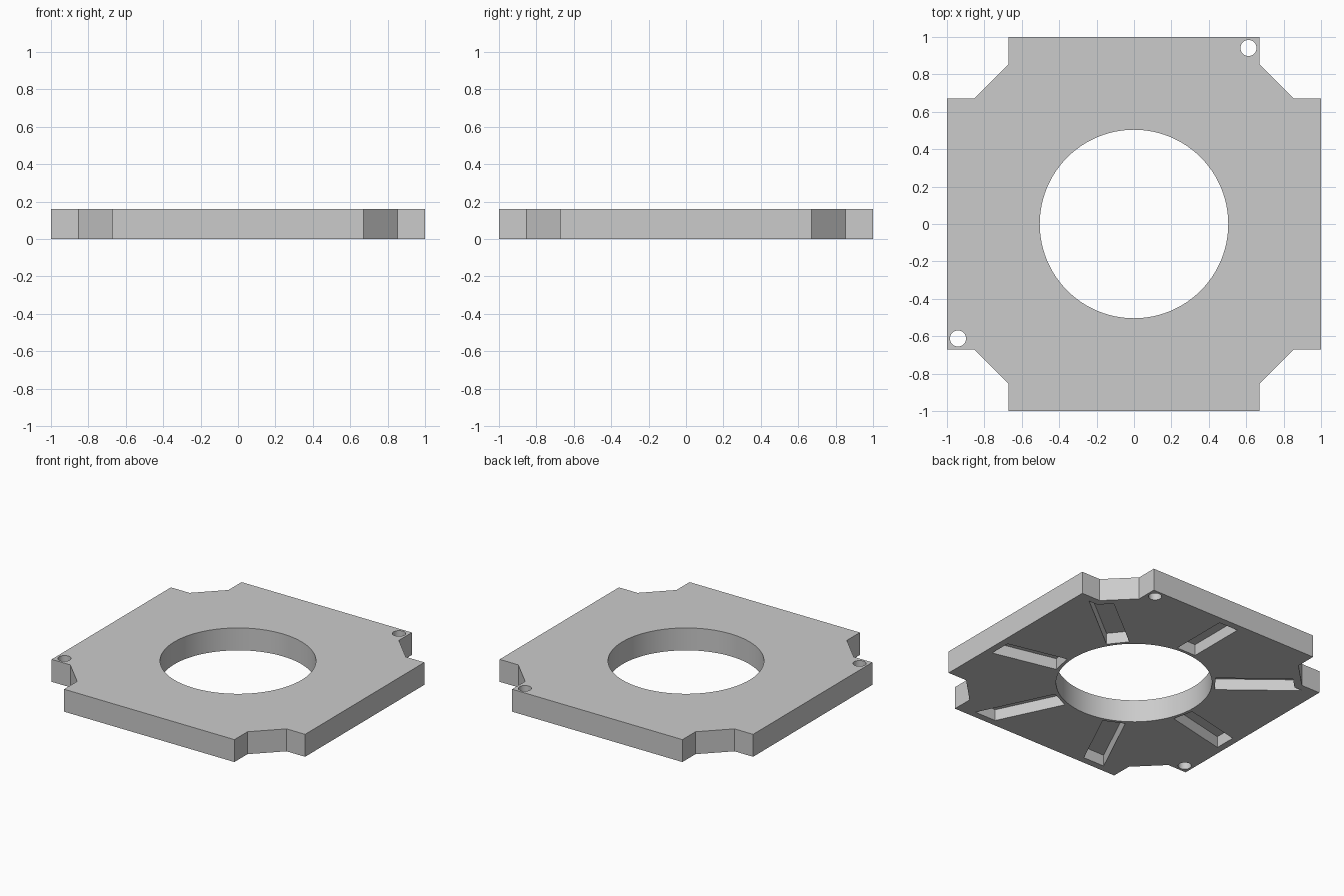
import bpy, bmesh, math
from mathutils import Matrix, Vector

cube = bpy.data.objects.get("Cube")
if cube:
    bpy.data.objects.remove(cube, do_unlink=True)

THICK = 0.16        # plate thickness
NOTCH = 0.672       # half length of each straight side
CHAMFER = 0.853     # where the side of a notch meets its chamfer
SLOTS = 7
SLOT_WIDTH = 0.15
SLOT_DEPTH = 0.08
SLOT_START = 0.525  # distance of the inner slot ends from the centre
RIM = 0.05          # wall left between slots and outline

grey = bpy.data.materials.new("plain grey")
grey.use_nodes = True
colour = (0.6, 0.6, 0.6, 1)
grey.diffuse_color = colour
grey.node_tree.nodes["Principled BSDF"].inputs["Base Color"].default_value = colour


def to_object(name, bm):
    bmesh.ops.recalc_face_normals(bm, faces=bm.faces)
    mesh = bpy.data.meshes.new(name)
    bm.to_mesh(mesh)
    bm.free()
    mesh.materials.append(grey)
    obj = bpy.data.objects.new(name, mesh)
    bpy.context.collection.objects.link(obj)
    return obj


def notched_prism(name, inset, bottom, top):
    """Square with chamfered corner notches, moved inward by inset."""
    side, edge = 1 - inset, NOTCH - inset
    cut = CHAMFER - inset * (math.sqrt(2) - 1)
    quarter = [(side, -edge), (side, edge), (cut, edge), (edge, cut)]
    bm = bmesh.new()
    verts = []
    for k in range(4):
        turn = Matrix.Rotation(k * math.pi / 2, 3, 'Z')
        verts += [bm.verts.new(turn @ Vector((x, y, bottom))) for x, y in quarter]
    face = bm.faces.new(verts)
    new = bmesh.ops.extrude_face_region(bm, geom=[face])["geom"]
    moved = [v for v in new if isinstance(v, bmesh.types.BMVert)]
    bmesh.ops.translate(bm, verts=moved, vec=(0, 0, top - bottom))
    return to_object(name, bm)


def drill(name, x, y, radius, sides):
    bm = bmesh.new()
    bmesh.ops.create_cone(bm, cap_ends=True, segments=sides, radius1=radius,
                          radius2=radius, depth=1,
                          matrix=Matrix.Translation((x, y, 0)))
    return to_object(name, bm)


def combine(target, tool, operation):
    """Apply a boolean and discard the tool."""
    tool.hide_render = True
    mod = target.modifiers.new("cut", 'BOOLEAN')
    mod.object, mod.operation, mod.solver = tool, operation, 'EXACT'
    bpy.context.view_layer.objects.active = target
    bpy.ops.object.modifier_apply(modifier=mod.name)
    bpy.data.objects.remove(tool, do_unlink=True)


# Radial slots, open at the underside, clipped to the inset outline
bm = bmesh.new()
length = 0.9
for k in range(SLOTS):
    place = (Matrix.Rotation(math.pi / 2 + k * math.tau / SLOTS, 4, 'Z')
             @ Matrix.Translation((SLOT_START + length / 2, 0, 0))
             @ Matrix.Diagonal((length, SLOT_WIDTH, 2 * SLOT_DEPTH, 1)))
    bmesh.ops.create_cube(bm, size=1, matrix=place)
slots = to_object("slot_cutter", bm)
combine(slots, notched_prism("slot_limit", RIM, -0.5, 0.5), 'INTERSECT')

# Plate with slots, centre opening and two pin holes
plate = notched_prism("plate", 0, 0, THICK)
combine(plate, slots, 'DIFFERENCE')
combine(plate, drill("centre_cutter", 0, 0, 0.504, 96), 'DIFFERENCE')
for x, y in [(0.612, 0.941), (-0.941, -0.612)]:
    combine(plate, drill("pin_cutter", x, y, 0.043, 32), 'DIFFERENCE')

bpy.ops.object.select_all(action='DESELECT')
plate.select_set(True)
bpy.context.view_layer.objects.active = plate
bpy.ops.object.shade_smooth_by_angle(angle=math.radians(30))
